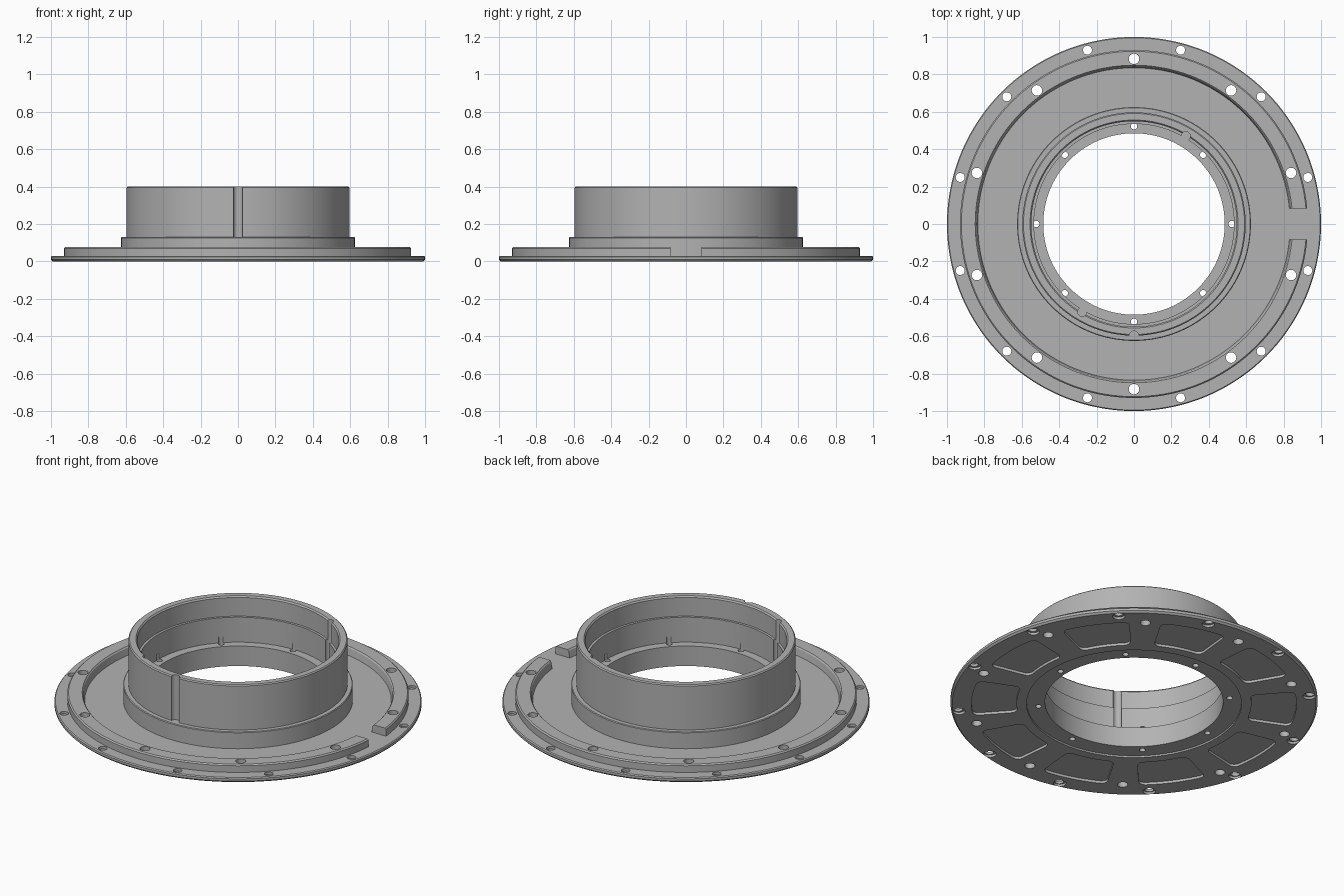
import bpy, bmesh
from math import cos, sin, radians, pi
from mathutils import Matrix, Vector

if "Cube" in bpy.data.objects:
    bpy.data.objects.remove(bpy.data.objects["Cube"])

# One plain metal grey
grey = bpy.data.materials.new("machined_grey")
grey.use_nodes = True
GREY = (0.45, 0.45, 0.45, 1)
grey.diffuse_color = GREY
grey.node_tree.nodes["Principled BSDF"].inputs["Base Color"].default_value = GREY


def to_object(name, bm):
    bmesh.ops.recalc_face_normals(bm, faces=bm.faces)
    mesh = bpy.data.meshes.new(name)
    bm.to_mesh(mesh)
    bm.free()
    mesh.materials.append(grey)
    obj = bpy.data.objects.new(name, mesh)
    bpy.context.collection.objects.link(obj)
    return obj


def lathe(name, profile, segments=144):
    """Revolve a closed (radius, height) loop round the z axis."""
    bm = bmesh.new()
    rings = []
    for i in range(segments):
        a = 2 * pi * i / segments
        rings.append([bm.verts.new((r * cos(a), r * sin(a), z)) for r, z in profile])
    n = len(profile)
    for i in range(segments):
        here, there = rings[i], rings[(i + 1) % segments]
        for j in range(n):
            k = (j + 1) % n
            bm.faces.new((here[j], there[j], there[k], here[k]))
    return to_object(name, bm)


def hole_circle(bm, count, start, ring_radius, radius, bottom, top):
    """Upright cylinders spaced evenly round a circle."""
    for i in range(count):
        a = radians(start + 360 * i / count)
        place = Matrix.Translation((ring_radius * cos(a), ring_radius * sin(a), (bottom + top) / 2))
        bmesh.ops.create_cone(bm, cap_ends=True, segments=24, radius1=radius, radius2=radius,
                              depth=top - bottom, matrix=place)


def pocket(bm, angle, inner, outer, half, depth):
    """Sector-shaped block with rounded upright corners."""
    steps = 8
    sweep = [angle - half + 2 * half * i / steps for i in range(steps + 1)]
    outline = [(inner, a) for a in sweep] + [(outer, a) for a in reversed(sweep)]
    low = [bm.verts.new((r * cos(radians(a)), r * sin(radians(a)), -depth)) for r, a in outline]
    face = bm.faces.new(low)
    made = bmesh.ops.extrude_face_region(bm, geom=[face])["geom"]
    high = [v for v in made if isinstance(v, bmesh.types.BMVert)]
    bmesh.ops.translate(bm, verts=high, vec=Vector((0, 0, 2 * depth)))
    corners = [low[i] for i in (0, steps, steps + 1, -1)]
    edges = [e for v in corners for e in v.link_edges
             if abs(e.verts[0].co.z - e.verts[1].co.z) > depth]
    bmesh.ops.bevel(bm, geom=edges, offset=0.035, segments=5, profile=0.5,
                    affect='EDGES', clamp_overlap=False)


def cut(part, bm):
    """Subtract the shapes in bm from the part, then discard them."""
    cutter = to_object("cutter", bm)
    cutter.hide_render = True
    mod = part.modifiers.new("cut", 'BOOLEAN')
    mod.operation, mod.solver, mod.object = 'DIFFERENCE', 'EXACT', cutter
    bpy.context.view_layer.objects.active = part
    bpy.ops.object.modifier_apply(modifier=mod.name)
    bpy.data.objects.remove(cutter)


# Thin base flange with a shallow recess under the bore
flange = lathe("base_flange", [
    (0.485, 0.01), (0.585, 0.01), (0.585, 0), (0.99, 0), (1, 0.01),
    (1, 0.024), (0.995, 0.03), (0.485, 0.03)])

# Raised rim, sloped on the inside
rim = lathe("raised_rim", [
    (0.835, 0.03), (0.93, 0.03), (0.93, 0.07), (0.923, 0.077), (0.849, 0.077), (0.843, 0.07)])

# Tall stepped collar with an inner ledge
collar = lathe("hub_collar", [
    (0.485, 0.03), (0.625, 0.03), (0.625, 0.126), (0.621, 0.13), (0.597, 0.13),
    (0.597, 0.394), (0.591, 0.4), (0.556, 0.4), (0.549, 0.392), (0.549, 0.28),
    (0.535, 0.28), (0.535, 0.13), (0.485, 0.13)])

# Bolt holes through every part they meet
for part in (flange, rim, collar):
    bm = bmesh.new()
    hole_circle(bm, 10, 18, 0.883, 0.028, -0.1, 0.2)
    hole_circle(bm, 12, 15, 0.962, 0.024, -0.1, 0.2)
    hole_circle(bm, 8, 0, 0.523, 0.017, -0.1, 0.165)
    cut(part, bm)

# Counterbores and lightening pockets under the flange
bm = bmesh.new()
hole_circle(bm, 12, 15, 0.957, 0.034, -0.1, 0.014)
for i in range(10):
    pocket(bm, 36 * i, 0.64, 0.885, 12.3, 0.015)
cut(flange, bm)

# Gap in the rim
bm = bmesh.new()
bmesh.ops.create_cube(bm, size=1, matrix=Matrix.Translation((0.9, 0, 0.05))
                      @ Matrix.Diagonal((0.3, 0.166, 0.2, 1)))
cut(rim, bm)

# Key grooves: two inside the collar, one on its front
bm = bmesh.new()
hole_circle(bm, 2, 59.5, 0.545, 0.024, 0.13, 0.5)
hole_circle(bm, 1, -90, 0.597, 0.025, 0.13, 0.5)
cut(collar, bm)

# Smooth curved walls, crisp edges
for part in (flange, rim, collar):
    bpy.ops.object.select_all(action='DESELECT')
    part.select_set(True)
    bpy.context.view_layer.objects.active = part
    bpy.ops.object.shade_smooth_by_angle(angle=radians(25))
